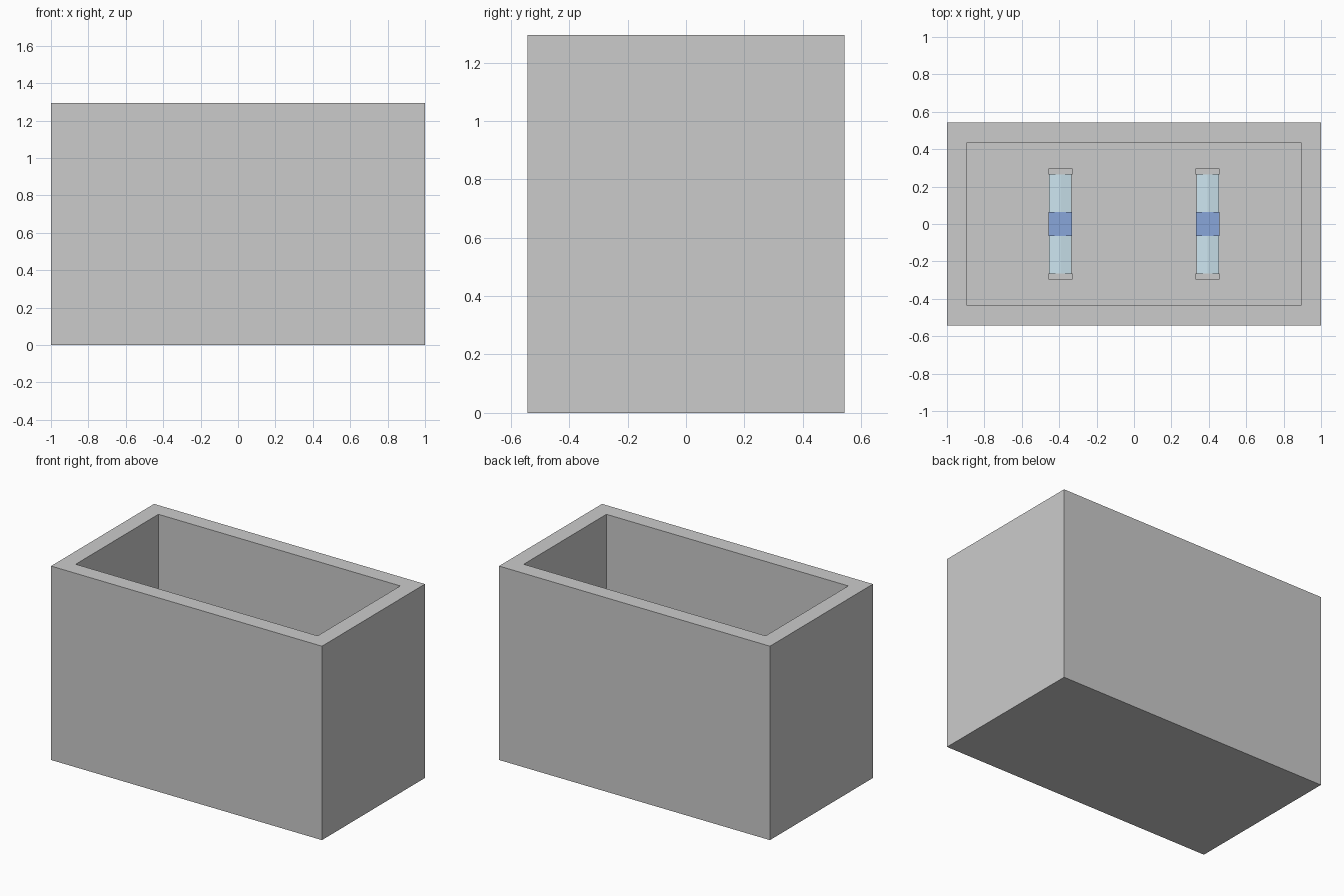
import bpy
import bmesh
from mathutils import Matrix

if "Cube" in bpy.data.objects:
    bpy.data.objects.remove(bpy.data.objects["Cube"])

HALF_X, HALF_Y, HEIGHT = 1.0, 0.543, 1.294
WALL = 0.107


def material(name, color):
    mat = bpy.data.materials.new(name)
    mat.diffuse_color = color
    mat.use_nodes = True
    mat.node_tree.nodes["Principled BSDF"].inputs["Base Color"].default_value = mat.diffuse_color
    return mat


def finish(name, bm, mat=None):
    bmesh.ops.recalc_face_normals(bm, faces=bm.faces)
    mesh = bpy.data.meshes.new(name)
    bm.to_mesh(mesh)
    bm.free()
    obj = bpy.data.objects.new(name, mesh)
    bpy.context.collection.objects.link(obj)
    if mat:
        mesh.materials.append(mat)
    return obj


def box(name, center, size, mat=None):
    bm = bmesh.new()
    bmesh.ops.create_cube(bm, size=1, matrix=Matrix.Translation(center)
                          @ Matrix.Diagonal((*size, 1)))
    return finish(name, bm, mat)


def ridged_bar(name, x, z, half, length, ridge, mat):
    # Square bar whose top is a very shallow ridge
    bm = bmesh.new()
    profile = [(-half, -half), (half, -half), (half, half - ridge),
               (0, half), (-half, half - ridge)]
    face = bm.faces.new([bm.verts.new((x + px, -length / 2, z + pz))
                         for px, pz in profile])
    out = bmesh.ops.extrude_face_region(bm, geom=[face])["geom"]
    bmesh.ops.translate(bm, vec=(0, length, 0),
                        verts=[v for v in out if isinstance(v, bmesh.types.BMVert)])
    bm.faces.ensure_lookup_table()
    return finish(name, bm, mat)


# Open-topped box: inset the top face and push it down to the floor
bm = bmesh.new()
bmesh.ops.create_cube(bm, size=1, matrix=Matrix.Translation((0, 0, HEIGHT / 2))
                      @ Matrix.Diagonal((2 * HALF_X, 2 * HALF_Y, HEIGHT, 1)))
bm.normal_update()
top = max(bm.faces, key=lambda f: f.calc_center_median().z)
bmesh.ops.inset_region(bm, faces=[top], thickness=WALL, use_even_offset=True)
inner = bmesh.ops.extrude_discrete_faces(bm, faces=[top])["faces"][0]
bmesh.ops.translate(bm, verts=inner.verts, vec=(0, 0, WALL - HEIGHT))
finish("open_box", bm)

# Two bars lying on the floor, each with end caps and a centre band
pale = material("pale_blue", (0.60, 0.78, 0.86, 1))
blue = material("band_blue", (0.25, 0.38, 0.70, 1))
SIZE = 0.126
z = WALL + SIZE / 2
for side, x in (("left", -0.394), ("right", 0.394)):
    ridged_bar(side + "_bar", x, z, SIZE / 2 - 0.002, 0.54, 0.012, pale)
    box(side + "_band", (x, 0, z), (SIZE - 0.002, SIZE, SIZE), blue)
    for end, s in (("front", -1), ("back", 1)):
        box(f"{side}_{end}_cap", (x, s * 0.281, z), (SIZE + 0.002, 0.032, SIZE + 0.002))
